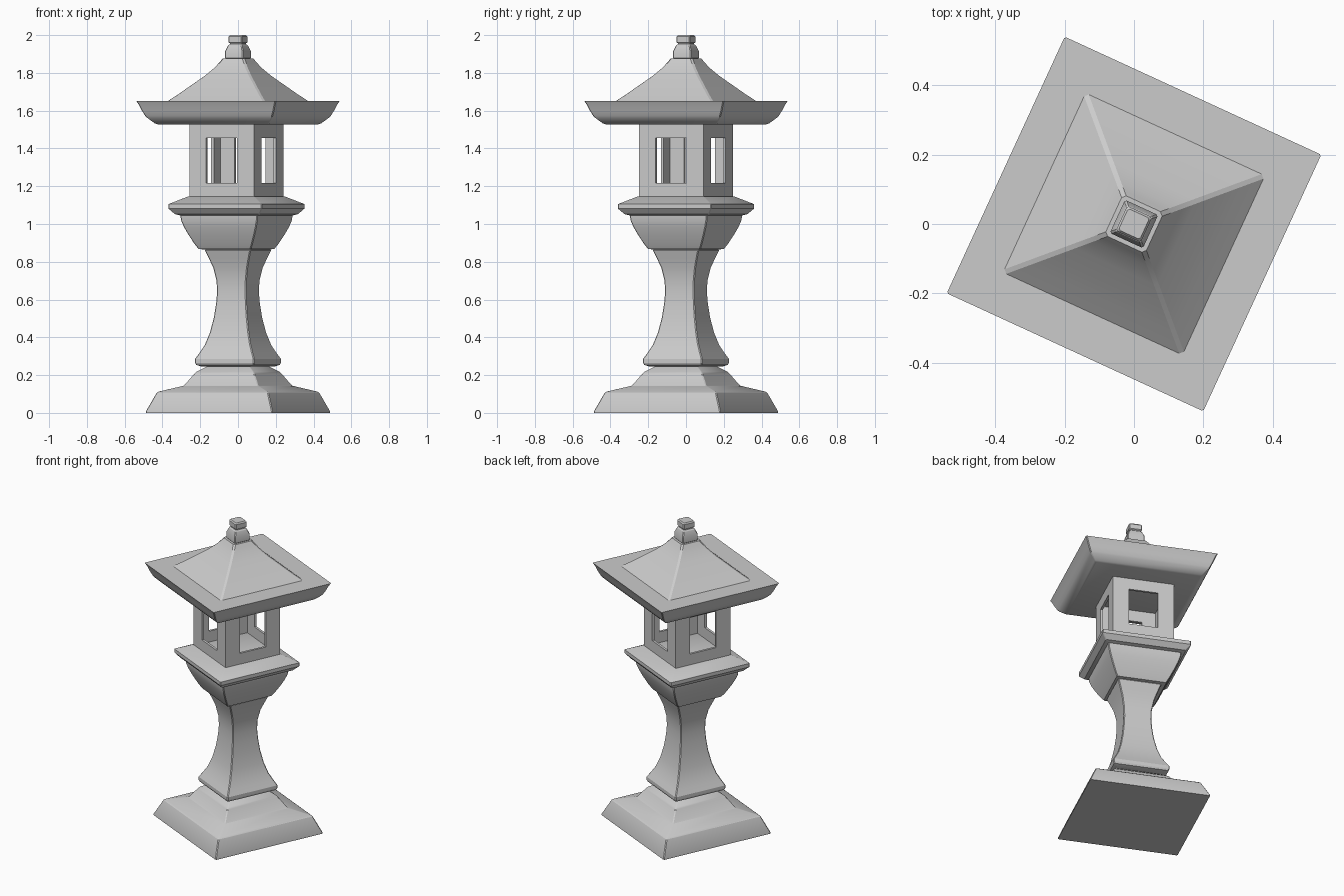
import bpy, bmesh, math

if "Cube" in bpy.data.objects:
    bpy.data.objects.remove(bpy.data.objects["Cube"])

TURN = math.radians(-24.7)   # whole lantern is twisted about z
K = 0.754                    # silhouette half-width -> half side of the square


def finish(bm, name, x=0.0):
    bmesh.ops.recalc_face_normals(bm, faces=bm.faces)
    me = bpy.data.meshes.new(name)
    bm.to_mesh(me)
    bm.free()
    ob = bpy.data.objects.new(name, me)
    bpy.context.collection.objects.link(ob)
    ob.rotation_euler.z = TURN
    ob.location.x = x
    bpy.ops.object.select_all(action='DESELECT')
    ob.select_set(True)
    bpy.context.view_layer.objects.active = ob
    return ob


def square_turned(name, profile, cut=0.005, x=0.0):
    """Stack of square rings with slightly chamfered corners, from (half-width, z)."""
    bm = bmesh.new()
    rings = []
    for w, z in profile:
        h = w * K + cut * 0.4
        i = h - cut
        pts = [(h, -i), (h, i), (i, h), (-i, h), (-h, i), (-h, -i), (-i, -h), (i, -h)]
        rings.append([bm.verts.new((px, py, z)) for px, py in pts])
    for a, b in zip(rings, rings[1:]):
        for k in range(8):
            n = (k + 1) % 8
            bm.faces.new((a[k], a[n], b[n], b[k]))
    bm.faces.new(rings[0][::-1])
    bm.faces.new(rings[-1])
    ob = finish(bm, name, x)
    bpy.ops.object.shade_smooth_by_angle(angle=math.radians(25))
    return ob


# Stepped base
square_turned("base", [(.487, 0), (.487, .008), (.43, .106), (.418, .113), (.29, .143),
                       (.28, .15), (.232, .206), (.22, .217), (.16, .248)])

# Waisted column
square_turned("column", [(.195, .246), (.22, .254), (.227, .265), (.227, .285), (.205, .315),
                         (.175, .36), (.148, .425), (.127, .505), (.115, .58), (.11, .64),
                         (.113, .70), (.13, .768), (.152, .815), (.174, .86), (.165, .87)])

# Bowl and tray that carry the lamp housing
square_turned("bowl", [(.165, .864), (.2, .868), (.222, .895), (.255, .945), (.278, .985),
                       (.293, 1.02), (.296, 1.045), (.325, 1.052), (.36, 1.082),
                       (.36, 1.105), (.255, 1.146)], x=-.008)

# Lamp housing: four walls, each a 3x3 grid with the centre left open
bm = bmesh.new()
H, W = .1885, .09
us, zs = (-H, -W, W, H), (1.14, 1.217, 1.455, 1.535)
for side in range(4):
    a = side * math.pi / 2
    c, s = math.cos(a), math.sin(a)
    g = [[bm.verts.new((u * c + H * s, u * s - H * c, z)) for z in zs] for u in us]
    for i in range(3):
        for j in range(3):
            if (i, j) != (1, 1):
                bm.faces.new((g[i][j], g[i + 1][j], g[i + 1][j + 1], g[i][j + 1]))
bmesh.ops.remove_doubles(bm, verts=bm.verts, dist=1e-4)
housing = finish(bm, "lamp_housing", x=-.008)
wall = housing.modifiers.new("wall", 'SOLIDIFY')
wall.thickness = .015
wall.offset = -1
wall.use_even_offset = True

# Eaves slab
square_turned("eaves", [(.425, 1.528), (.44, 1.533), (.48, 1.562), (.49, 1.572), (.508, 1.6),
                        (.525, 1.633), (.537, 1.65), (.36, 1.65)])

# Swept pyramid roof
square_turned("roof", [(.375, 1.648), (.31, 1.69), (.253, 1.73), (.174, 1.785),
                       (.12, 1.83), (.094, 1.86), (.08, 1.875)], cut=.01)

# Finial: tapered collar, neck and cap
square_turned("finial", [(.058, 1.87), (.067, 1.878), (.067, 1.915), (.052, 1.945),
                         (.042, 1.952), (.042, 1.957), (.05, 1.962), (.05, 1.992),
                         (.042, 2.0)])
